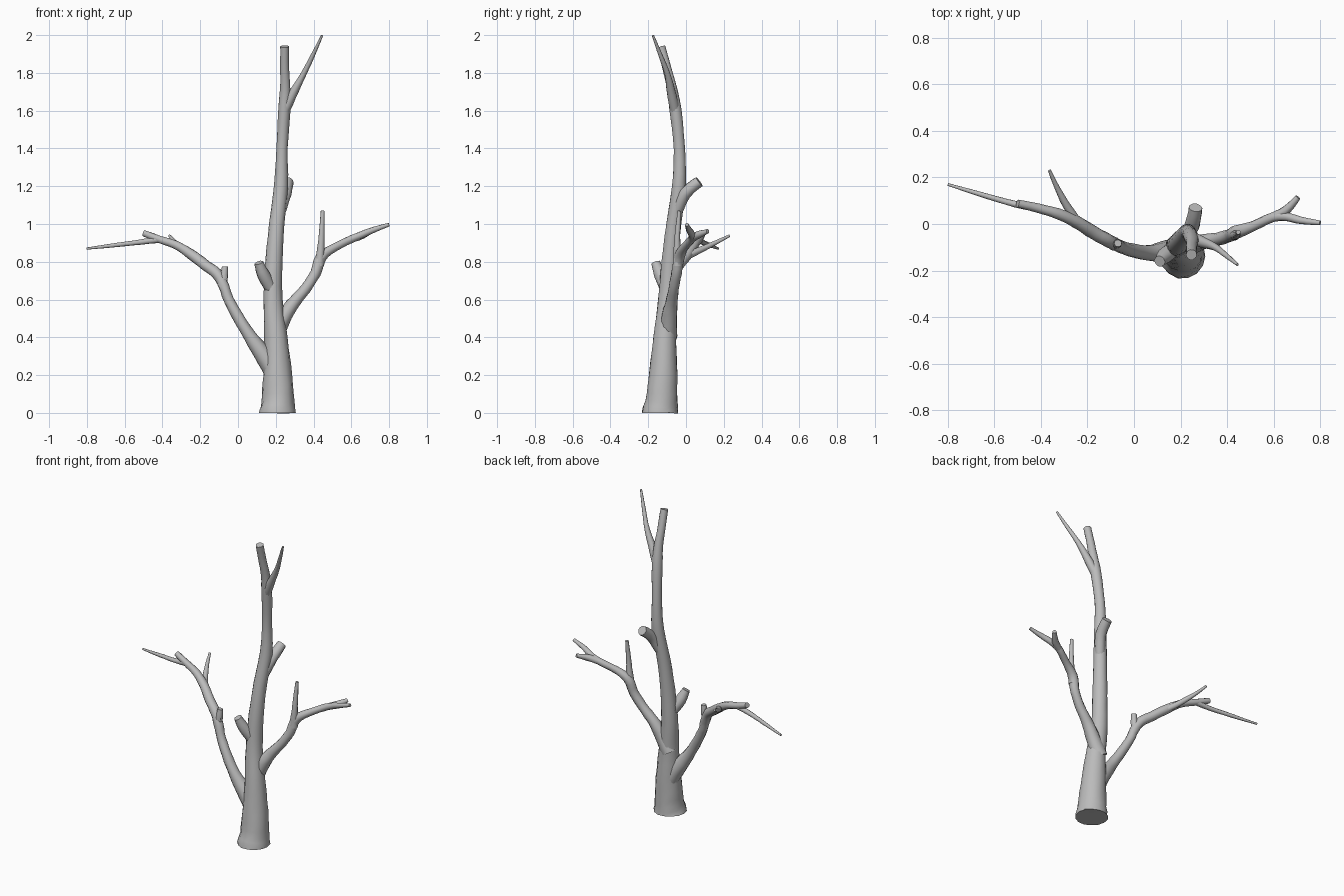
import bpy, bmesh, math, random
from mathutils import Vector

random.seed(4)
bark = bpy.data.materials.new("grey_bark")
bark.diffuse_color = (0.5, 0.5, 0.5, 1)


def spline(p, steps):
    """Catmull-Rom through (x, y, z, radius) points."""
    p = [Vector(q) for q in p]
    out = []
    for i in range(len(p) - 1):
        a, b, c, d = p[max(i - 1, 0)], p[i], p[i + 1], p[min(i + 2, len(p) - 1)]
        for s in range(steps):
            t = s / steps
            out.append(0.5 * (2 * b + (c - a) * t + (2 * a - 5 * b + 4 * c - d) * t * t
                              + (3 * b - a - 3 * c + d) * t ** 3))
    return out + [p[-1]]


def limb(name, points, sides=10, steps=3, rough=0.05, grounded=False):
    """Tapered, slightly knobbly tube with flat cut ends."""
    pts = spline(points, steps)
    bm = bmesh.new()
    rings, side = [], Vector((1, 0, 0))
    for i, q in enumerate(pts):
        tan = (pts[min(i + 1, len(pts) - 1)].xyz - pts[max(i - 1, 0)].xyz).normalized()
        if grounded and i == 0:
            tan = Vector((0, 0, 1))
        side = side - tan * side.dot(tan)
        if side.length < 0.05:
            side = tan.orthogonal()
        side.normalize()
        other = tan.cross(side)
        ring = []
        for k in range(sides):
            a = 2 * math.pi * k / sides
            r = q.w * (1 + random.uniform(-rough, rough))
            ring.append(bm.verts.new(q.xyz + (side * math.cos(a) + other * math.sin(a)) * r))
        rings.append(ring)
    for lo, hi in zip(rings, rings[1:]):
        for k in range(sides):
            n = (k + 1) % sides
            bm.faces.new((lo[k], lo[n], hi[n], hi[k]))
    bm.faces.new(rings[0][::-1])
    bm.faces.new(rings[-1])
    bmesh.ops.recalc_face_normals(bm, faces=bm.faces)
    me = bpy.data.meshes.new(name)
    bm.to_mesh(me)
    bm.free()
    me.materials.append(bark)
    ob = bpy.data.objects.new(name, me)
    bpy.context.collection.objects.link(ob)
    bpy.ops.object.select_all(action='DESELECT')
    ob.select_set(True)
    bpy.context.view_layer.objects.active = ob
    bpy.ops.object.shade_smooth_by_angle(angle=math.radians(45))


# Main trunk, flared at the foot and leaning forward at the top
limb("trunk", [
    (.21, -.138, 0, .098), (.212, -.13, .06, .087), (.21, -.122, .2, .077),
    (.2, -.112, .4, .061), (.185, -.098, .6, .05), (.19, -.085, .8, .045),
    (.205, -.065, 1.0, .04), (.228, -.037, 1.2, .037), (.233, -.035, 1.4, .03),
    (.245, -.055, 1.6, .032), (.25, -.075, 1.72, .027), (.247, -.1, 1.82, .024),
    (.247, -.132, 1.94, .023)], sides=14, rough=.03, grounded=True)

# Top fork
limb("top_twig", [
    (.248, -.058, 1.6, .026), (.285, -.075, 1.68, .025), (.345, -.097, 1.79, .016),
    (.39, -.13, 1.88, .012), (.445, -.175, 1.998, .006)])

# Sawn stubs on the trunk
limb("back_stub", [
    (.22, -.05, 1.06, .03), (.25, -.005, 1.16, .033), (.265, .07, 1.225, .029)])
limb("left_stub", [
    (.18, -.1, .65, .035), (.135, -.135, .73, .034), (.11, -.16, .795, .024)])

# Left bough with its side shoots
limb("left_bough", [
    (.185, -.115, .23, .055), (.125, -.12, .32, .045), (.06, -.125, .41, .034),
    (0, -.115, .51, .03), (-.05, -.1, .6, .027), (-.075, -.09, .67, .028),
    (-.11, -.072, .735, .029), (-.17, -.04, .78, .029), (-.25, .01, .84, .027),
    (-.33, .045, .89, .023), (-.42, .07, .92, .02), (-.5, .088, .952, .017)])
limb("left_upright_stub", [
    (-.085, -.085, .67, .022), (-.074, -.085, .72, .021), (-.069, -.083, .775, .016)])
limb("left_back_twig", [
    (-.24, .005, .83, .02), (-.29, .08, .865, .017), (-.33, .155, .9, .012),
    (-.363, .23, .938, .007)])
limb("left_end_twig", [
    (-.42, .07, .918, .018), (-.51, .085, .905, .014), (-.65, .125, .888, .011),
    (-.8, .17, .87, .006)])

# Right bough with its side shoots
limb("right_bough", [
    (.185, -.095, .4, .05), (.25, -.087, .52, .041), (.3, -.075, .59, .032),
    (.36, -.065, .66, .028), (.41, -.05, .74, .028), (.44, -.035, .825, .029),
    (.51, -.01, .875, .022), (.6, .03, .92, .021), (.66, .03, .945, .019),
    (.72, .015, .97, .016), (.8, .005, .997, .01)])
limb("right_upright_twig", [
    (.43, -.045, .78, .026), (.438, -.047, .86, .02), (.443, -.045, .95, .015),
    (.448, -.035, 1.07, .01)])
limb("right_back_twig", [
    (.6, .03, .92, .02), (.655, .06, .94, .02), (.705, .115, .962, .012)])
